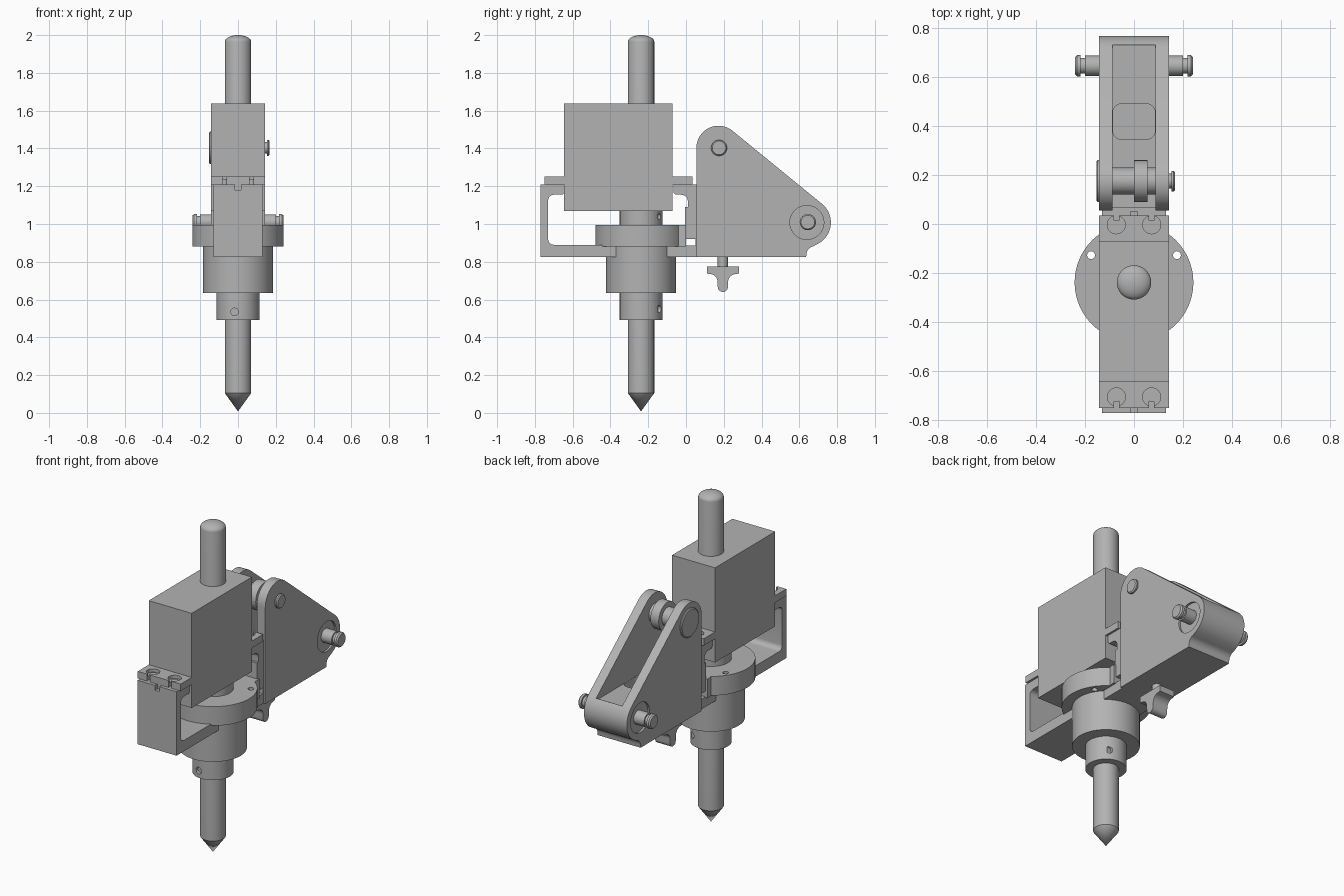
import bpy, bmesh
from math import pi, sin, cos, atan2, acos, hypot, radians
from mathutils import Vector, Matrix

if "Cube" in bpy.data.objects:
    bpy.data.objects.remove(bpy.data.objects["Cube"])

steel = bpy.data.materials.new("grey_steel")
steel.use_nodes = True
GREY = (0.45, 0.45, 0.45, 1)
steel.diffuse_color = GREY
steel.node_tree.nodes["Principled BSDF"].inputs["Base Color"].default_value = GREY
SPINDLE_Y = -0.238


def finish(name, bm):
    bmesh.ops.recalc_face_normals(bm, faces=bm.faces)
    mesh = bpy.data.meshes.new(name)
    bm.to_mesh(mesh)
    bm.free()
    mesh.materials.append(steel)
    ob = bpy.data.objects.new(name, mesh)
    bpy.context.collection.objects.link(ob)
    return ob


def extrude(name, points, lo, hi, axis="X"):
    """Extrude a (y, z) outline along x, or an (x, y) outline along z."""
    bm = bmesh.new()
    place = (lambda p: (lo, p[0], p[1])) if axis == "X" else (lambda p: (p[0], p[1], lo))
    face = bm.faces.new([bm.verts.new(place(p)) for p in points])
    new = bmesh.ops.extrude_face_region(bm, geom=[face])["geom"]
    step = Vector((hi - lo, 0, 0) if axis == "X" else (0, 0, hi - lo))
    bmesh.ops.translate(bm, vec=step, verts=[g for g in new if isinstance(g, bmesh.types.BMVert)])
    return finish(name, bm)


def box(name, x, y, z):
    return extrude(name, [(y[0], z[0]), (y[1], z[0]), (y[1], z[1]), (y[0], z[1])], *x)


def lathe(name, profile, centre, axis="Z", sides=48):
    """Spin a (radius, height) profile about an axis through centre."""
    bm = bmesh.new()
    verts = [bm.verts.new((r, 0, h)) for r, h in profile]
    edges = [bm.edges.new(pair) for pair in zip(verts, verts[1:])]
    bmesh.ops.spin(bm, geom=verts + edges, cent=(0, 0, 0), axis=(0, 0, 1),
                   angle=2 * pi, steps=sides)
    bmesh.ops.remove_doubles(bm, verts=bm.verts, dist=1e-5)
    turn = {"Z": Matrix(), "X": Matrix.Rotation(pi / 2, 4, "Y"),
            "Y": Matrix.Rotation(-pi / 2, 4, "X")}[axis]
    bmesh.ops.transform(bm, matrix=Matrix.Translation(centre) @ turn, verts=bm.verts)
    return finish(name, bm)


def rod(name, r, lo, hi, centre, axis="Z", sides=32):
    return lathe(name, [(0, lo), (r, lo), (r, hi), (0, hi)], centre, axis, sides)


def cut(target, *cutters):
    for cutter in cutters:
        mod = target.modifiers.new("cut", "BOOLEAN")
        mod.operation, mod.solver, mod.object = "DIFFERENCE", "EXACT", cutter
        with bpy.context.temp_override(object=target, active_object=target):
            bpy.ops.object.modifier_apply(modifier=mod.name)
        bpy.data.objects.remove(cutter)


def arc(cx, cy, r, start, end, n=12):
    angles = [radians(start + (end - start) * i / n) for i in range(n + 1)]
    return [(cx + r * cos(a), cy + r * sin(a)) for a in angles]


def rounded(x, y, r):
    return (arc(x[1] - r, y[1] - r, r, 0, 90, 6) + arc(x[0] + r, y[1] - r, r, 90, 180, 6)
            + arc(x[0] + r, y[0] + r, r, 180, 270, 6) + arc(x[1] - r, y[0] + r, r, 270, 360, 6))


# Spindle shaft with pointed tip and domed top
dome = [(0.07 * cos(a * pi / 16), 1.965 + 0.035 * sin(a * pi / 16)) for a in range(8)]
lathe("spindle", [(0, 0.008), (0.07, 0.105)] + dome + [(0, 2)], (0, SPINDLE_Y, 0))

# Bearing housing: collar, hub and neck, with radial set-screw holes
axis_point = (0, SPINDLE_Y, 0)
collar = rod("collar", 0.113, 0.492, 0.64, axis_point, sides=64)
cut(collar, rod("hole", 0.02, -0.2, -0.09, (-0.018, SPINDLE_Y, 0.535), "Y"),
    rod("hole", 0.02, 0.09, 0.2, (0.06, SPINDLE_Y, 0.55), "Y"))
rod("hub", 0.185, 0.636, 0.89, axis_point, sides=64)
neck = rod("neck", 0.113, 0.99, 1.07, axis_point, sides=64)
cut(neck, rod("hole", 0.015, 0.09, 0.2, (0.06, SPINDLE_Y, 1.04), "Y"))

# Round flange blended into the bracket, with two small holes
sweep = arc(0, SPINDLE_Y, 0.242, 125, 415, 64)
blend = [(0.143, -0.02), (0.143, 0.0), (-0.143, 0.0), (-0.143, -0.02)]
flange = extrude("flange", sweep + blend, 0.88, 0.995, "Z")
cut(flange, *[rod("hole", 0.016, 0.8, 1.1, (s * 0.175, -0.127, 0)) for s in (-1, 1)])

# Motor block
box("motor_block", (-0.143, 0.143), (-0.645, -0.072), (1.068, 1.638))

# Mounting ears with slotted, counterbored bolt holes
for name, lo, hi, bolt_y, side in (("front_ear", -0.75, -0.64, -0.705, -1),
                                   ("rear_ear", -0.08, 0.035, -0.003, 1)):
    ear = box(name, (-0.143, 0.143), (lo, hi), (1.21, 1.252))
    for x in (-0.072, 0.072):
        cut(ear, rod("bore", 0.037, 1.232, 1.3, (x, bolt_y, 0)),
            box("slot", (x - 0.01, x + 0.01), sorted((bolt_y, bolt_y + side * 0.1)), (1.2, 1.3)))
        rod(name + "_bolt", 0.02, 1.2, 1.238, (x, bolt_y, 0))

# C-shaped frame: front upright, base bar and rear lip
front = extrude("front_frame",
                [(-0.77, 0.825), (-0.30, 0.825), (-0.30, 0.89)]
                + arc(-0.70, 0.92, 0.03, 270, 180, 6) + arc(-0.70, 1.125, 0.03, 180, 90, 6)
                + [(-0.655, 1.155), (-0.645, 1.165), (-0.645, 1.21), (-0.77, 1.21)], -0.13, 0.13)
cut(front, box("notch", (-0.015, 0.015), (-0.8, -0.745), (1.18, 1.3)))
rear = extrude("rear_frame",
               [(0.07, 0.825), (0.07, 1.21), (-0.065, 1.21), (-0.065, 1.165), (-0.055, 1.155)]
               + arc(-0.025, 1.12, 0.035, 90, 0, 6)
               + [(0.01, 1.09), (-0.005, 1.09), (-0.005, 0.92), (0.05, 0.92), (0.05, 0.825)],
               -0.13, 0.13)
cut(rear, box("notch", (-0.015, 0.015), (0.03, 0.05), (1.18, 1.3)))
box("base_bar", (-0.13, 0.13), (-0.1, 0.06), (0.825, 0.885))

# Pivot bracket: one outline tangent to the two pin bosses
top, end = (0.172, 1.403, 0.117), (0.64, 1.008, 0.127)
dy, dz = end[0] - top[0], end[1] - top[1]
tangent = (atan2(dz, dy) + acos((top[2] - end[2]) / hypot(dy, dz))) * 180 / pi
outline = ([(0.055, 0.825), (0.636, 0.825)] + arc(0.68, 0.84, 0.042, 180, 100, 6)
           + arc(*end, -60, tangent, 24) + arc(*top, tangent, 180, 20))
bracket = extrude("pivot_bracket", outline, -0.143, 0.143)
cut(bracket, box("cavity", (-0.087, 0.087), (0.0, 0.73), (1.085, 1.7)),
    extrude("window", rounded((-0.086, 0.086), (0.345, 0.49), 0.035), 0.9, 1.2, "Z"),
    *[rod("recess", 0.09, s * 0.143 - 0.012, s * 0.143 + 0.012, (0, end[0], end[1]), "X")
      for s in (-1, 1)])

# Upper pin with broad head, roller and retaining button
lathe("upper_pin", [(0, -0.153), (0.08, -0.153), (0.086, -0.148), (0.086, -0.142), (0.055, -0.142),
                    (0.055, 0), (0.085, 0), (0.085, 0.055), (0.055, 0.055), (0.055, 0.1),
                    (0.03, 0.1), (0.03, 0.153), (0.042, 0.153), (0.042, 0.162), (0.036, 0.168),
                    (0, 0.168)], (0, top[0] + 0.003, top[1]), "X")

# Hinge pin with grooved ends
half = [(0.041, 0.2), (0.032, 0.2), (0.032, 0.218), (0.043, 0.218), (0.043, 0.232),
        (0.036, 0.24), (0, 0.24)]
lathe("hinge_pin", [(r, -x) for r, x in reversed(half)] + half, (0, 0.645, 1.01), "X")

# Thumb screw below the bracket
rod("screw_stem", 0.027, 0.76, 0.84, (0, 0.195, 0))
grip = ([(0.11, 0.775), (0.11, 0.738), (0.125, 0.735)] + arc(0.125, 0.693, 0.042, 90, 0, 8)
        + arc(0.195, 0.667, 0.027, 180, 360, 10)
        + arc(0.265, 0.693, 0.042, 180, 90, 8) + [(0.28, 0.738), (0.28, 0.775)])
extrude("thumb_grip", grip, -0.05, 0.05)

# Smooth the round surfaces, keep the edges crisp
for ob in bpy.context.collection.objects:
    if ob.type == "MESH" and steel.name in ob.data.materials:
        bpy.ops.object.select_all(action="DESELECT")
        ob.select_set(True)
        bpy.context.view_layer.objects.active = ob
        bpy.ops.object.shade_smooth_by_angle(angle=radians(25))
